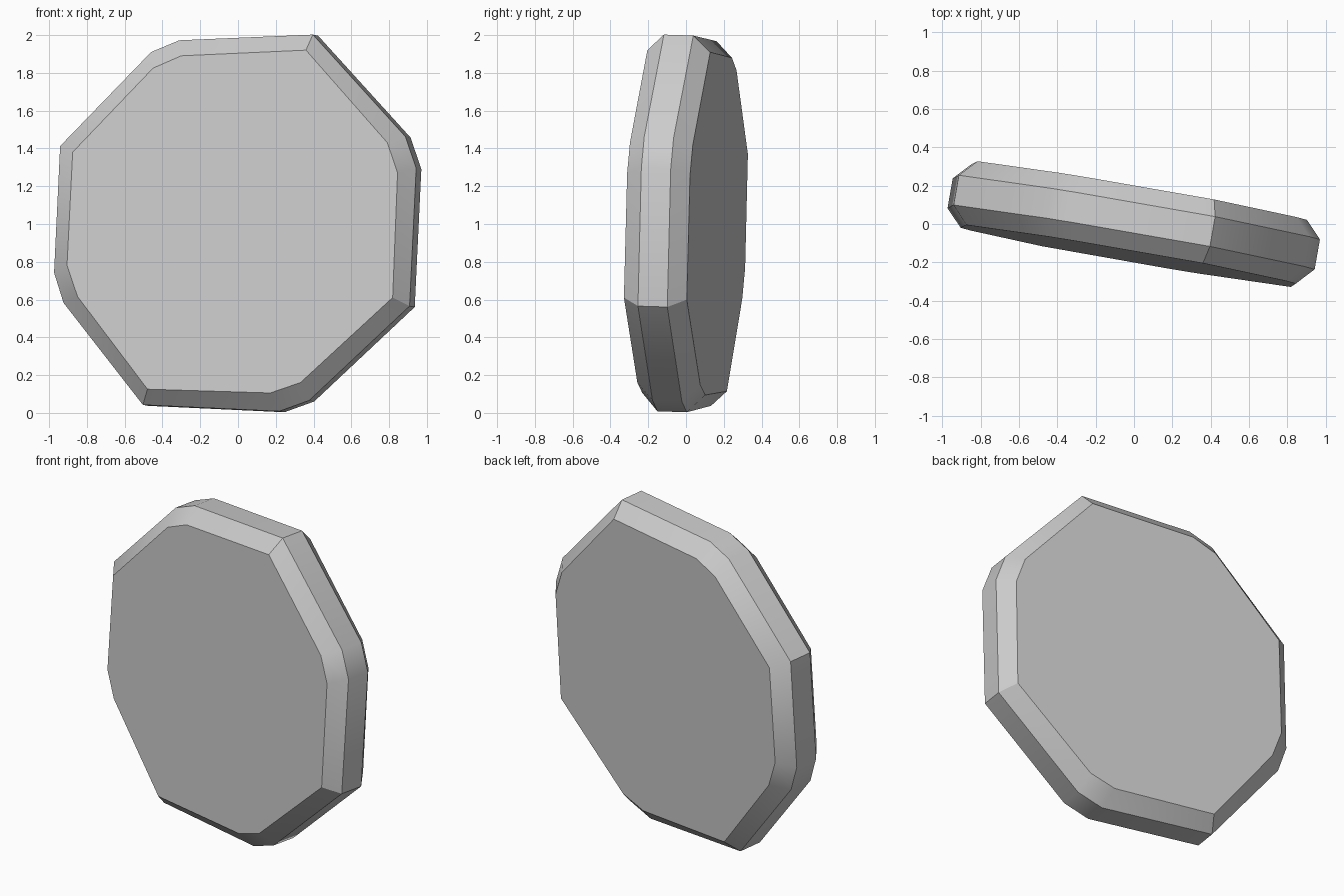
import bpy, bmesh, math
from mathutils import Vector

if "Cube" in bpy.data.objects:
    bpy.data.objects.remove(bpy.data.objects["Cube"])

# Outlines (x, z) on the slab's tilted middle plane: widest rim and flat face border
RIM = [(0.41, 2.0), (0.90, 1.46), (0.957, 1.293), (0.922, 0.563),
       (0.39, 0.063), (0.232, 0.006), (-0.49, 0.04), (-0.91, 0.58),
       (-0.96, 0.74), (-0.928, 1.41), (-0.446, 1.908), (-0.297, 1.97)]
FACE = [(0.389, 1.915), (0.82, 1.425), (0.874, 1.265), (0.848, 0.605),
        (0.36, 0.155), (0.20, 0.10), (-0.45, 0.12), (-0.82, 0.61),
        (-0.876, 0.775), (-0.846, 1.375), (-0.42, 1.82), (-0.271, 1.885)]

SLOPE_X, SLOPE_Z = -0.176, 0.033              # tilt of the slab
NORMAL = Vector((-SLOPE_X, 1, -SLOPE_Z)).normalized()   # points to the back


def add_ring(bm, outline, offset):
    return [bm.verts.new(Vector((x, SLOPE_X * x + SLOPE_Z * (z - 1), z))
                         + NORMAL * offset) for x, z in outline]


# Slab: four rings from front face to back face, bridged and capped
bm = bmesh.new()
rings = [add_ring(bm, FACE, -0.169), add_ring(bm, RIM, -0.079),
         add_ring(bm, RIM, 0.079), add_ring(bm, FACE, 0.169)]
n = len(RIM)
for a, b in zip(rings, rings[1:]):
    for i in range(n):
        j = (i + 1) % n
        bm.faces.new((a[i], a[j], b[j], b[i]))
bm.faces.new(rings[0])
bm.faces.new(rings[-1])
bmesh.ops.recalc_face_normals(bm, faces=bm.faces)

mesh = bpy.data.meshes.new("octagonal_slab")
bm.to_mesh(mesh)
bm.free()
slab = bpy.data.objects.new("octagonal_slab", mesh)
bpy.context.collection.objects.link(slab)

# Soft corners, crisp chamfers
bpy.context.view_layer.objects.active = slab
slab.select_set(True)
bpy.ops.object.shade_smooth_by_angle(angle=math.radians(32))
